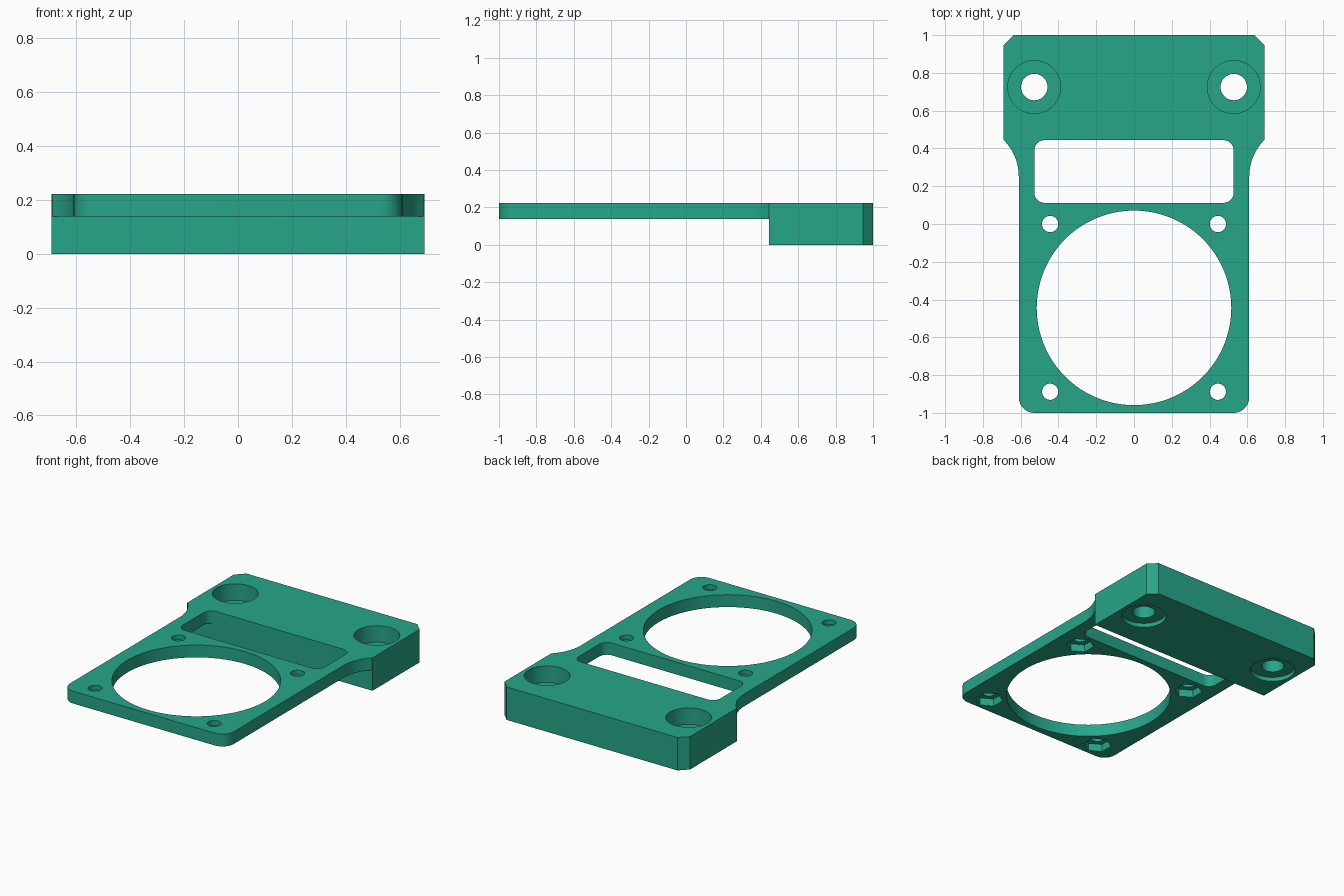
import bpy, bmesh, math

if "Cube" in bpy.data.objects:
    bpy.data.objects.remove(bpy.data.objects["Cube"])

TOP, PLATE_Z = 0.222, 0.139       # top face, underside of thin plate
BLOCK_Y = 0.444                   # front face of the thick block

mat = bpy.data.materials.new("teal green")
mat.diffuse_color = (0.02, 0.38, 0.25, 1)
mat.use_nodes = True
mat.node_tree.nodes["Principled BSDF"].inputs["Base Color"].default_value = mat.diffuse_color


def arc(cx, cy, r, a0, a1, n):
    """Points on an arc, angles in degrees."""
    return [(cx + r * math.cos(math.radians(a0 + (a1 - a0) * i / n)),
             cy + r * math.sin(math.radians(a0 + (a1 - a0) * i / n))) for i in range(n + 1)]


def circle(cx, cy, r, n=64, start=0):
    return arc(cx, cy, r, start, start + 360, n)[:-1]


def prism(name, pts, z0, z1):
    """Closed outline extruded from z0 to z1."""
    bm = bmesh.new()
    face = bm.faces.new([bm.verts.new((x, y, z0)) for x, y in pts])
    out = bmesh.ops.extrude_face_region(bm, geom=[face])
    for v in out["geom"]:
        if isinstance(v, bmesh.types.BMVert):
            v.co.z = z1
    bmesh.ops.recalc_face_normals(bm, faces=bm.faces)
    me = bpy.data.meshes.new(name)
    bm.to_mesh(me)
    bm.free()
    me.materials.append(mat)
    ob = bpy.data.objects.new(name, me)
    bpy.context.collection.objects.link(ob)
    return ob


def combine(target, other, op):
    """Apply a boolean and remove the helper."""
    mod = target.modifiers.new("bool", "BOOLEAN")
    mod.operation, mod.object, mod.solver = op, other, "EXACT"
    bpy.context.view_layer.objects.active = target
    bpy.ops.object.modifier_apply(modifier=mod.name)
    bpy.data.objects.remove(other)


# Thick mounting block with chamfered rear corners
bracket = prism("fan_bracket", [(-0.692, BLOCK_Y), (0.692, BLOCK_Y), (0.692, 0.945),
                                (0.637, 1), (-0.637, 1), (-0.692, 0.945)], 0, TOP)

# Thin plate: rounded front corners, concave flares into the block
sweep = math.degrees(math.asin((BLOCK_Y - 0.25) / 0.278))
half = arc(0.61 - 0.083, -1 + 0.083, 0.083, -90, 0, 12)
half += arc(0.61 + 0.278, 0.25, 0.278, 180, 180 - sweep, 14)
half += [(0.62, 0.6)]
plate = prism("plate", half + [(-x, y) for x, y in reversed(half)], PLATE_Z, TOP)
combine(bracket, plate, "UNION")

# Fan opening
cutters = [(circle(0, -0.444, 0.515, 128), -0.1, 0.4)]
# Rounded slot in front of the block
slot = []
for cx, cy, a in ((0.473, 0.389, 0), (-0.473, 0.389, 90), (-0.473, 0.167, 180), (0.473, 0.167, 270)):
    slot += arc(cx, cy, 0.055, a, a + 90, 8)
cutters.append((slot, -0.1, 0.4))
for s in (-1, 1):
    # Mounting holes with deep upper and shallow lower counterbores
    cutters.append((circle(s * 0.528, 0.725, 0.07), -0.1, 0.4))
    cutters.append((circle(s * 0.528, 0.725, 0.14), 0.111, 0.4))
    cutters.append((circle(s * 0.528, 0.725, 0.14), -0.1, 0.028))
    # Fan screw holes with hexagonal nut pockets underneath
    for y in (0, -0.888):
        cutters.append((circle(s * 0.444, y, 0.043, 40), -0.1, 0.4))
        cutters.append((circle(s * 0.444, y, 0.087, 6, 90), 0.05, 0.19))
for pts, z0, z1 in cutters:
    combine(bracket, prism("cutter", pts, z0, z1), "DIFFERENCE")

# Merge coplanar faces, keep crisp edges
bm = bmesh.new()
bm.from_mesh(bracket.data)
bmesh.ops.remove_doubles(bm, verts=bm.verts, dist=1e-5)
bmesh.ops.dissolve_limit(bm, angle_limit=0.005, verts=bm.verts, edges=bm.edges)
bmesh.ops.triangulate(bm, faces=[f for f in bm.faces if len(f.verts) > 4])
bm.to_mesh(bracket.data)
bm.free()
bracket.select_set(True)
bpy.context.view_layer.objects.active = bracket
bpy.ops.object.shade_smooth_by_angle(angle=math.radians(30))
